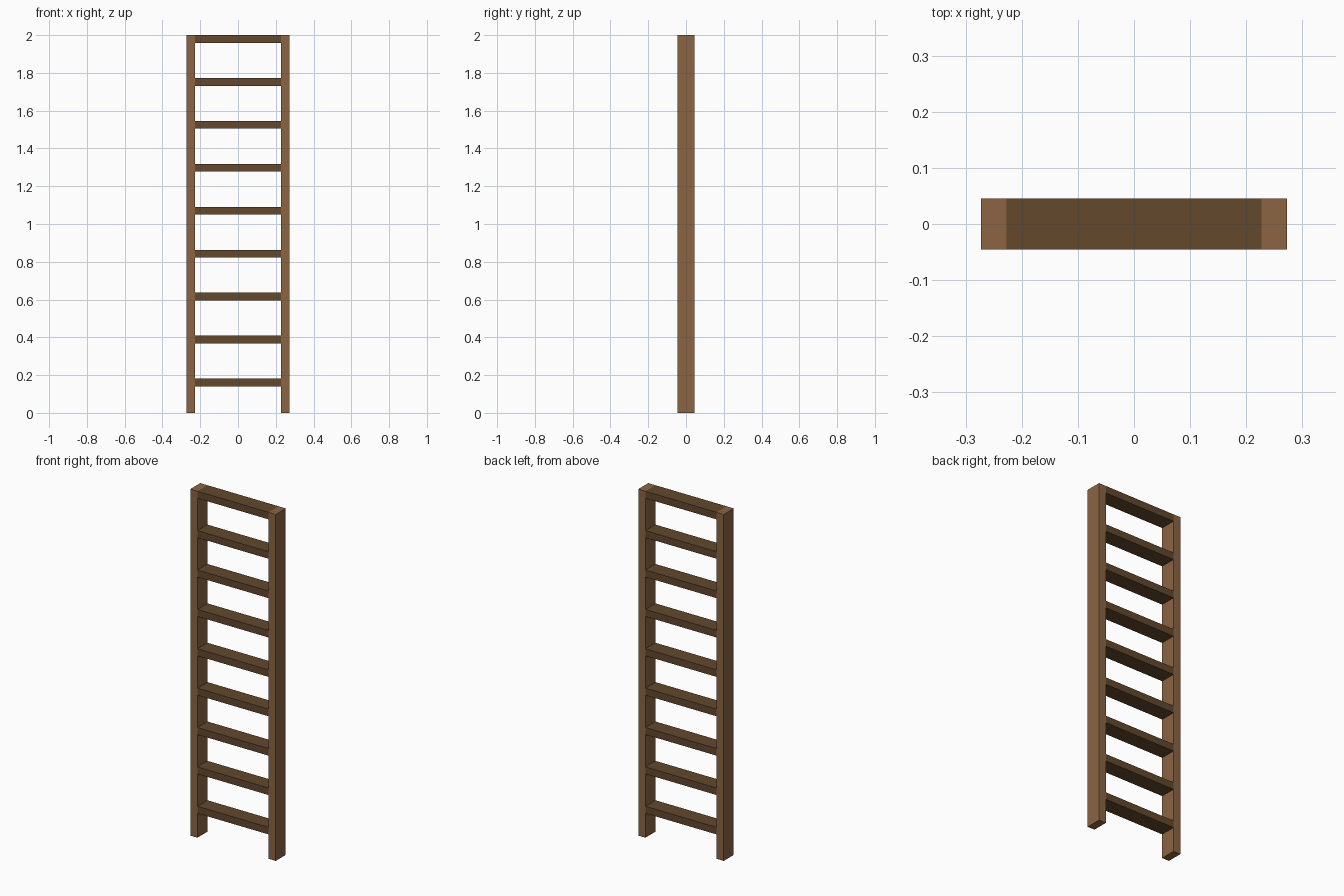
import bpy

cube = bpy.data.objects.get("Cube")
if cube:
    bpy.data.objects.remove(cube, do_unlink=True)


def make_material(name, color):
    mat = bpy.data.materials.new(name)
    mat.use_nodes = True
    mat.diffuse_color = color
    bsdf = next(n for n in mat.node_tree.nodes if n.type == "BSDF_PRINCIPLED")
    bsdf.inputs["Base Color"].default_value = color
    return mat


def add_box(name, center, size, mat):
    bpy.ops.mesh.primitive_cube_add(size=1, location=center)
    obj = bpy.context.object
    obj.name = name
    obj.scale = size
    bpy.ops.object.transform_apply(location=False, rotation=False, scale=True)
    obj.data.materials.append(mat)
    return obj


rail_wood = make_material("light brown wood", (0.26, 0.13, 0.055, 1))
rung_wood = make_material("dark brown wood", (0.125, 0.065, 0.027, 1))

HEIGHT = 2.0
RAIL_WIDTH = 0.0455
DEPTH = 0.091
RAIL_X = 0.25
RUNG_COUNT = 9
RUNG_SPACING = 0.2273
RUNG_HEIGHT = 0.041

# Two upright side rails
for side, x in (("left", RAIL_X), ("right", -RAIL_X)):
    add_box(side + "_rail", (x, 0, HEIGHT / 2), (RAIL_WIDTH, DEPTH, HEIGHT), rail_wood)

# Flat rungs, the highest flush with the rail tops
rung_length = 2 * RAIL_X - RAIL_WIDTH
for i in range(RUNG_COUNT):
    z = HEIGHT - RUNG_HEIGHT / 2 - i * RUNG_SPACING
    add_box(f"rung_{RUNG_COUNT - i}", (0, 0, z), (rung_length, DEPTH, RUNG_HEIGHT), rung_wood)
